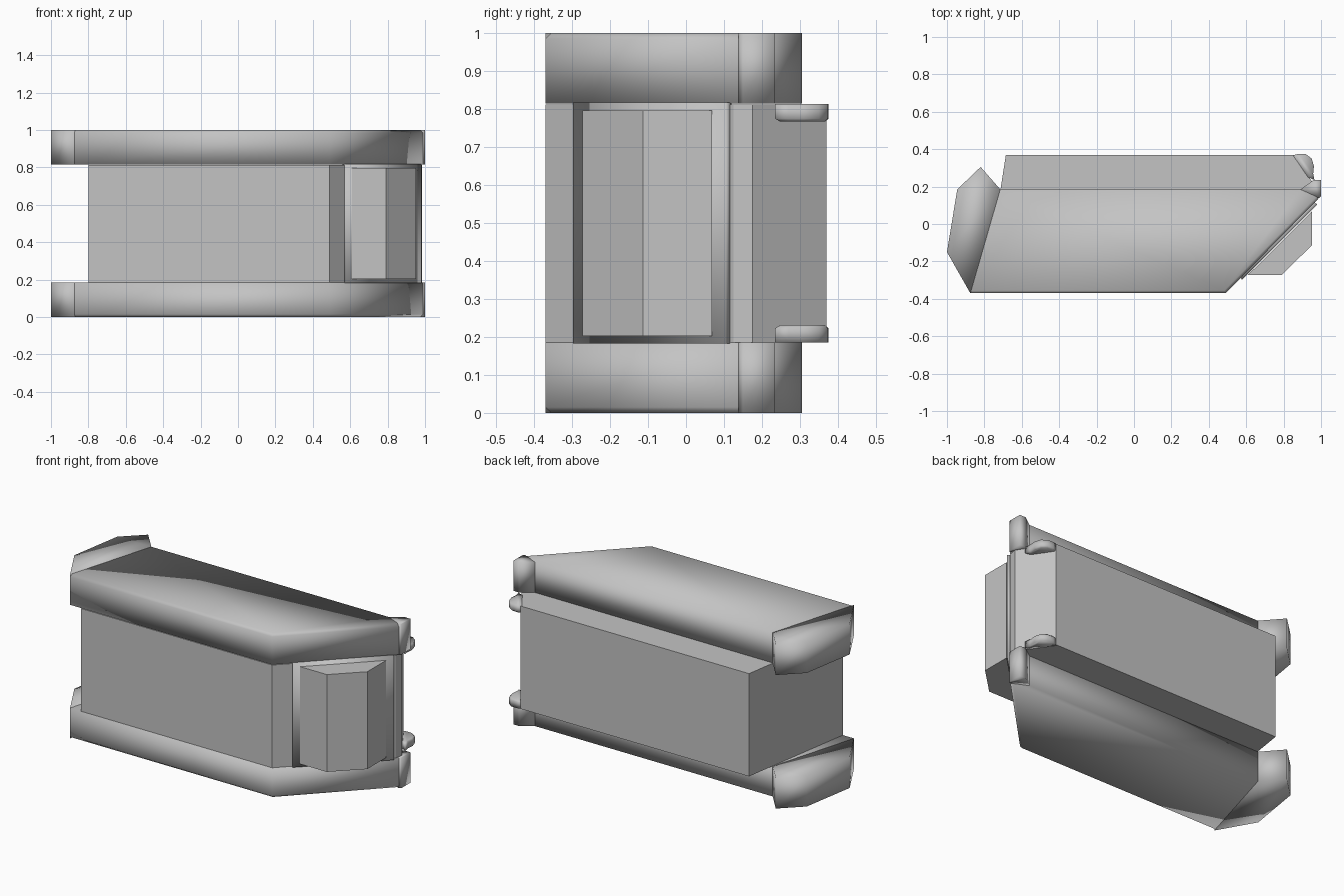
import bpy
import bmesh

cube = bpy.data.objects.get("Cube")
if cube:
    bpy.data.objects.remove(cube, do_unlink=True)

grey = bpy.data.materials.new("plain_grey")
grey.use_nodes = True
colour = (0.55, 0.55, 0.55, 1)
grey.diffuse_color = colour
grey.node_tree.nodes["Principled BSDF"].inputs["Base Color"].default_value = colour


def prism(name, outline, low, high, smooth=False, bevel=0, pick=None):
    """Extrude a plan outline from low to high, bevelling the picked edges."""
    bm = bmesh.new()
    base = bm.faces.new([bm.verts.new((x, y, low)) for x, y in outline])
    top = bmesh.ops.extrude_face_region(bm, geom=[base])["geom"]
    for v in top:
        if isinstance(v, bmesh.types.BMVert):
            v.co.z = high
    bmesh.ops.recalc_face_normals(bm, faces=bm.faces)
    if bevel:
        edges = [e for e in bm.edges if pick(e)]
        bmesh.ops.bevel(bm, geom=edges, offset=bevel, segments=1,
                        affect='EDGES', clamp_overlap=True)
    for f in bm.faces:
        f.smooth = smooth
    mesh = bpy.data.meshes.new(name)
    bm.to_mesh(mesh)
    bm.free()
    mesh.materials.append(grey)
    obj = bpy.data.objects.new(name, mesh)
    bpy.context.collection.objects.link(obj)
    return obj


# Main body between the two thick slabs
body = [(-0.8, -0.37), (0.49, -0.37), (0.975, 0.125), (0.985, 0.175),
        (0.86, 0.37), (-0.685, 0.37)]
prism("body", body, 0.185, 0.812)

# Angled panel with a raised box on the slanted face
panel = [(0.56, -0.27), (0.577, -0.298), (0.98, 0.104), (0.96, 0.12)]
prism("panel_frame", panel, 0.183, 0.817, smooth=True)
box = [(0.61, -0.272), (0.79, -0.272), (0.952, -0.113), (0.952, 0.068)]
prism("panel_box", box, 0.203, 0.797)

# Plan outlines of the parts repeated at top and bottom
slab = [(-0.875, -0.37), (0.49, -0.37), (0.99, 0.14), (0.89, 0.185),
        (-0.715, 0.185)]
end_cap = [(-0.875, -0.37), (-0.715, 0.185), (-0.82, 0.305),
           (-0.945, 0.185), (-1, -0.15)]
tip = [(0.89, 0.185), (0.99, 0.138), (1, 0.15), (1, 0.235), (0.96, 0.235)]
knob = [(0.85, 0.368), (0.88, 0.375), (0.92, 0.373), (0.95, 0.35),
        (0.962, 0.31), (0.958, 0.27), (0.965, 0.235), (0.93, 0.25)]

for place, low, high, outer in (("lower", 0, 0.185, 0), ("upper", 0.815, 1, 1)):
    def front_rim(e):
        a, b = (v.co for v in e.verts)
        level = abs(a.z - outer) < 0.01 and abs(b.z - outer) < 0.01
        return level and max(a.y, b.y) < 0.15 and max(a.x, b.x) > 0

    prism(place + "_slab", slab, low, high, True, 0.015, front_rim)
    prism(place + "_end_cap", end_cap, low, high, True)
    prism(place + "_tip", tip, low, high, True)

    # Small rounded knob on the back corner, just inside the slab
    start = 0.185 if outer == 0 else 0.767
    inner = start + 0.046 if outer == 0 else start

    def knob_rim(e):
        return all(abs(v.co.z - inner) < 0.001 for v in e.verts)

    prism(place + "_knob", knob, start, start + 0.046, True, 0.008, knob_rim)
